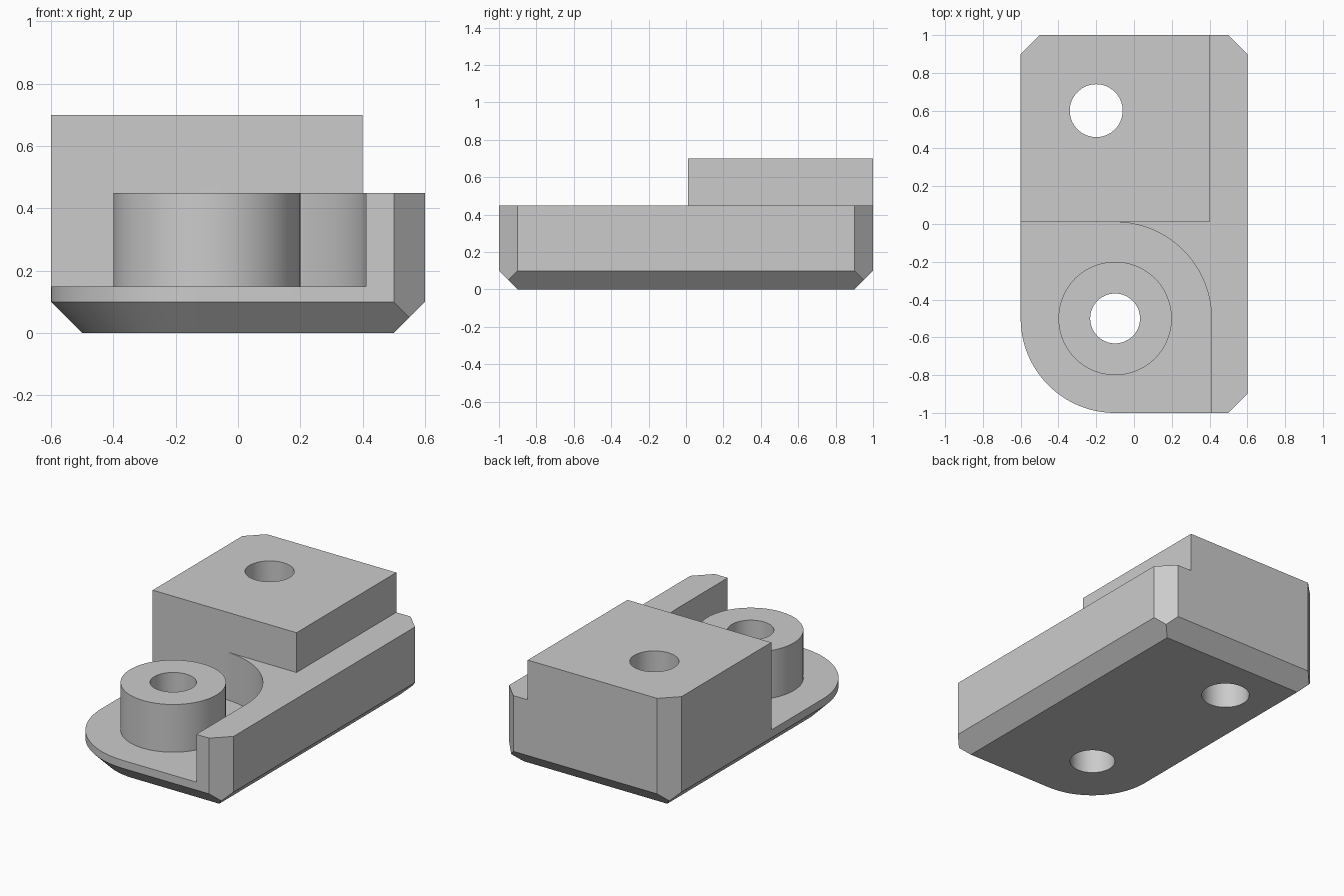
import bpy
import bmesh
from math import cos, sin, pi
from mathutils import Vector

cube = bpy.data.objects.get("Cube")
if cube:
    bpy.data.objects.remove(cube, do_unlink=True)

grey = bpy.data.materials.new("plain grey")
grey.use_nodes = True
grey.diffuse_color = (0.6, 0.6, 0.6, 1)
grey.node_tree.nodes["Principled BSDF"].inputs["Base Color"].default_value = (0.6, 0.6, 0.6, 1)

PIVOT = Vector((-0.1, -0.5))   # shared centre of boss, pocket and round corner
STEP_Y = 0.01                  # front wall of the raised block
FLOOR, RAIL, TOP = 0.15, 0.45, 0.7


def arc(centre, radius, start, end, steps):
    angles = [start + (end - start) * i / steps for i in range(steps + 1)]
    return [(centre[0] + radius * cos(a), centre[1] + radius * sin(a)) for a in angles]


def loft(name, sections, trims=()):
    """Skin matching (outline, z) sections; trims are (point, normal) corner cuts."""
    bm = bmesh.new()
    rings = [[bm.verts.new((x, y, z)) for x, y in pts] for pts, z in sections]
    count = len(rings[0])
    for low, high in zip(rings, rings[1:]):
        for i in range(count):
            j = (i + 1) % count
            bm.faces.new((low[i], low[j], high[j], high[i]))
    bm.faces.new(rings[0][::-1])
    bm.faces.new(rings[-1])
    for point, normal in trims:
        cut = bmesh.ops.bisect_plane(bm, geom=bm.verts[:] + bm.edges[:] + bm.faces[:],
                                     plane_co=point, plane_no=normal, clear_outer=True)
        edges = [e for e in cut["geom_cut"] if isinstance(e, bmesh.types.BMEdge)]
        bmesh.ops.contextual_create(bm, geom=edges)
    bmesh.ops.recalc_face_normals(bm, faces=bm.faces[:])
    mesh = bpy.data.meshes.new(name)
    bm.to_mesh(mesh)
    bm.free()
    mesh.materials.append(grey)
    obj = bpy.data.objects.new(name, mesh)
    bpy.context.collection.objects.link(obj)
    return obj


def prism(name, outline, bottom, top):
    return loft(name, [(outline, bottom), (outline, top)])


def activate(obj):
    bpy.ops.object.select_all(action="DESELECT")
    obj.select_set(True)
    bpy.context.view_layer.objects.active = obj


def carve(obj, cutter):
    activate(obj)
    mod = obj.modifiers.new("cut", "BOOLEAN")
    mod.operation = "DIFFERENCE"
    mod.solver = "EXACT"
    mod.object = cutter
    bpy.ops.object.modifier_apply(modifier=mod.name)


def base_outline(inset):
    """Rectangle with one round corner, pulled in by the inset."""
    x, y = 0.6 - inset, 1 - inset
    return arc(PIVOT, 0.5 - inset, pi, 1.5 * pi, 32) + [(x, -y), (x, y), (-x, y)]


# Base: bevelled underside, three chamfered vertical corners
corners = [((sx * 0.55, sy * 0.95, 0), (sx, sy, 0)) for sx, sy in ((1, -1), (1, 1), (-1, 1))]
base = loft("base_block", [(base_outline(0.1), 0), (base_outline(0), 0.1),
                           (base_outline(0), TOP)], corners)

# Boss standing on the pocket floor
boss = prism("round_boss", arc(PIVOT, 0.3, 0, 2 * pi, 96)[:-1], FLOOR, RAIL)

# Pocket with a rounded inner corner around the boss
pocket = prism("pocket_cutter", [(-1, -2), (0.41, -2)]
               + arc(PIVOT, 0.51, 0, pi / 2, 32) + [(-1, STEP_Y)], FLOOR, 1)
# L-shaped clearance that leaves the low rail and the raised block
shelf = prism("shelf_cutter", [(-1, -2), (1, -2), (1, 2), (0.4, 2), (0.4, STEP_Y),
                               (-1, STEP_Y)], RAIL, 1)
# Through holes
boss_hole = prism("boss_hole_cutter", arc(PIVOT, 0.132, 0, 2 * pi, 64)[:-1], -1, 1)
block_hole = prism("block_hole_cutter", arc((-0.2, 0.6), 0.14, 0, 2 * pi, 64)[:-1], -1, 1)

cutters = (pocket, shelf, boss_hole, block_hole)
for cutter in cutters:
    carve(base, cutter)
carve(boss, boss_hole)
for cutter in cutters:
    bpy.data.objects.remove(cutter, do_unlink=True)

# Smooth the round walls, keep the machined edges crisp
for part in (base, boss):
    activate(part)
    bpy.ops.object.shade_smooth_by_angle(angle=pi / 6)
